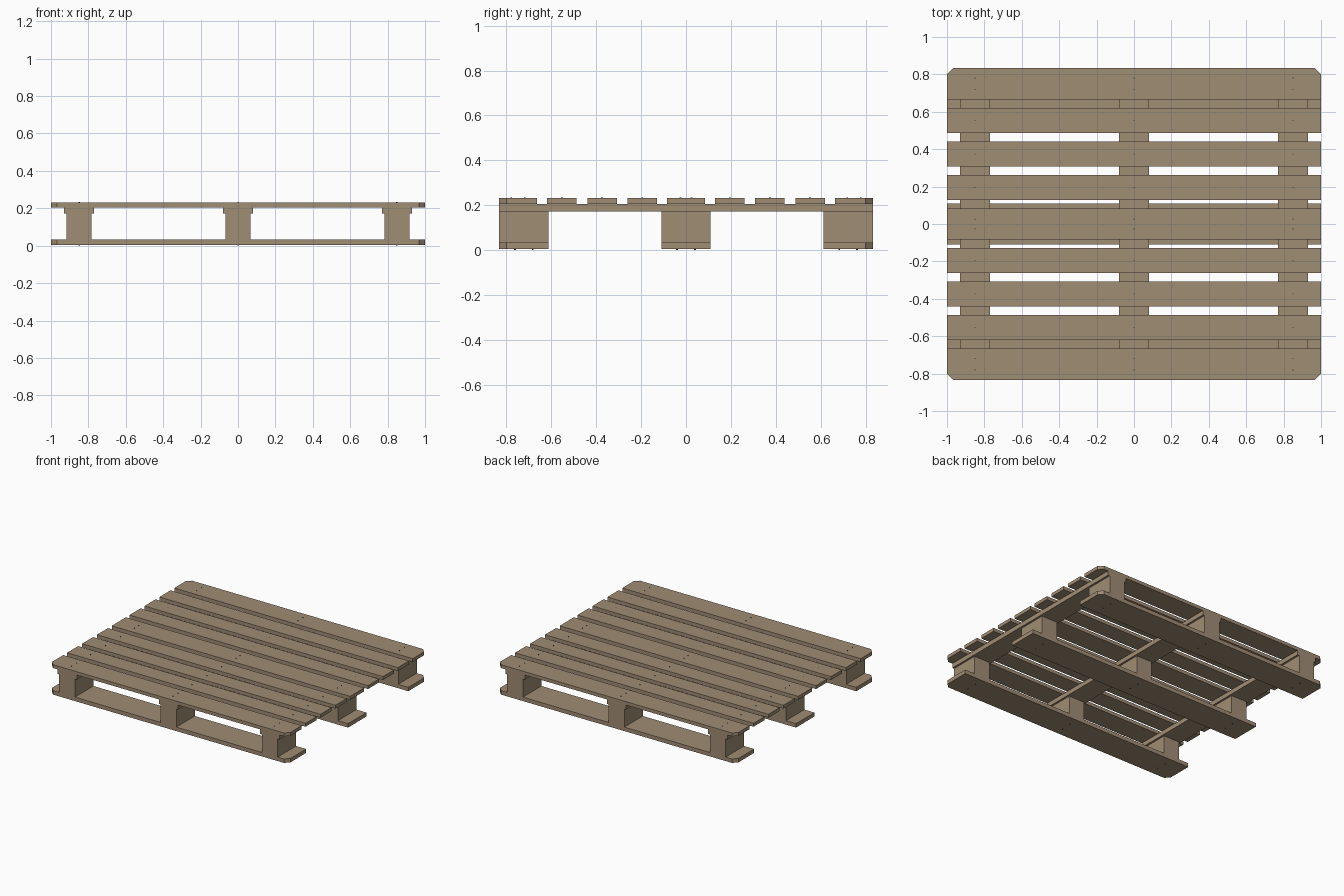
import bpy
import bmesh

if "Cube" in bpy.data.objects:
    bpy.data.objects.remove(bpy.data.objects["Cube"])


def material(name, rgb):
    m = bpy.data.materials.new(name)
    m.diffuse_color = (*rgb, 1.0)
    m.use_nodes = True
    m.node_tree.nodes["Principled BSDF"].inputs["Base Color"].default_value = m.diffuse_color
    return m


WOOD = material("pallet wood", (0.352, 0.266, 0.178))
STEEL = material("nail steel", (0.07, 0.065, 0.06))

# Heights of the layers, from the floor upwards
Z_BASE, Z_BLOCK, Z_BEARER, Z_DECK, Z_TOP = 0.004, 0.034, 0.171, 0.205, 0.231
END = 0.833                      # half depth of the pallet
CUT = 0.032                      # size of the clipped corners
COLUMNS = (-0.85, 0.0, 0.85)     # bearer, block and nail lines


def finish(bm, name, mat):
    bmesh.ops.recalc_face_normals(bm, faces=bm.faces)
    mesh = bpy.data.meshes.new(name)
    bm.to_mesh(mesh)
    bm.free()
    mesh.materials.append(mat)
    obj = bpy.data.objects.new(name, mesh)
    bpy.context.collection.objects.link(obj)
    return obj


def plank(name, x0, x1, y0, y1, z0, z1, clip=0):
    """Box from an extruded outline; clip = -1 / 1 cuts the front / back corners."""
    front = [(x0, y0), (x1, y0)]
    back = [(x1, y1), (x0, y1)]
    if clip < 0:
        front = [(x0, y0 + CUT), (x0 + CUT, y0), (x1 - CUT, y0), (x1, y0 + CUT)]
    if clip > 0:
        back = [(x1, y1 - CUT), (x1 - CUT, y1), (x0 + CUT, y1), (x0, y1 - CUT)]
    bm = bmesh.new()
    face = bm.faces.new([bm.verts.new((x, y, z0)) for x, y in front + back])
    out = bmesh.ops.extrude_face_region(bm, geom=[face])
    top = [v for v in out["geom"] if isinstance(v, bmesh.types.BMVert)]
    bmesh.ops.translate(bm, verts=top, vec=(0, 0, z1 - z0))
    return finish(bm, name, WOOD)


def nail(name, x, y, z0, z1):
    bm = bmesh.new()
    bmesh.ops.create_cone(bm, cap_ends=True, segments=8, radius1=0.004,
                          radius2=0.004, depth=z1 - z0)
    bmesh.ops.translate(bm, verts=bm.verts, vec=(x, y, (z0 + z1) / 2))
    return finish(bm, name, STEEL)


# Deck boards: centre, half width, clipped side, nail rows
deck = [(-0.749, 0.084, -1, (-0.03, 0.03)), (0.749, 0.084, 1, (-0.03, 0.03)),
        (0.0, 0.084, 0, (-0.025, 0.025))]
deck += [(s * y, 0.066, 0, (0.0,)) for s in (-1, 1) for y in (0.195, 0.374, 0.553)]
for yc, half, clip, rows in deck:
    plank("deck_board", -1, 1, yc - half, yc + half, Z_DECK, Z_TOP, clip)
    for x in COLUMNS:
        for dy in rows:
            nail("deck_nail", x, yc + dy, Z_TOP - 0.004, Z_TOP + 0.002)

# Bearers running front to back under the deck
for x in COLUMNS:
    plank("bearer", x - 0.081, x + 0.081, -END, END, Z_BEARER, Z_DECK)

# Base boards, each with three blocks
for y0, y1, clip in ((-END, -0.612, -1), (-0.11, 0.11, 0), (0.612, END, 1)):
    plank("base_board", -1, 1, y0, y1, Z_BASE, Z_BLOCK, clip)
    for x in COLUMNS:
        plank("block", x - 0.066, x + 0.066, y0, y1, Z_BLOCK, Z_BEARER)
        for dy in (-0.04, 0.04):
            nail("base_nail", x, (y0 + y1) / 2 + dy, 0, Z_BASE + 0.004)
